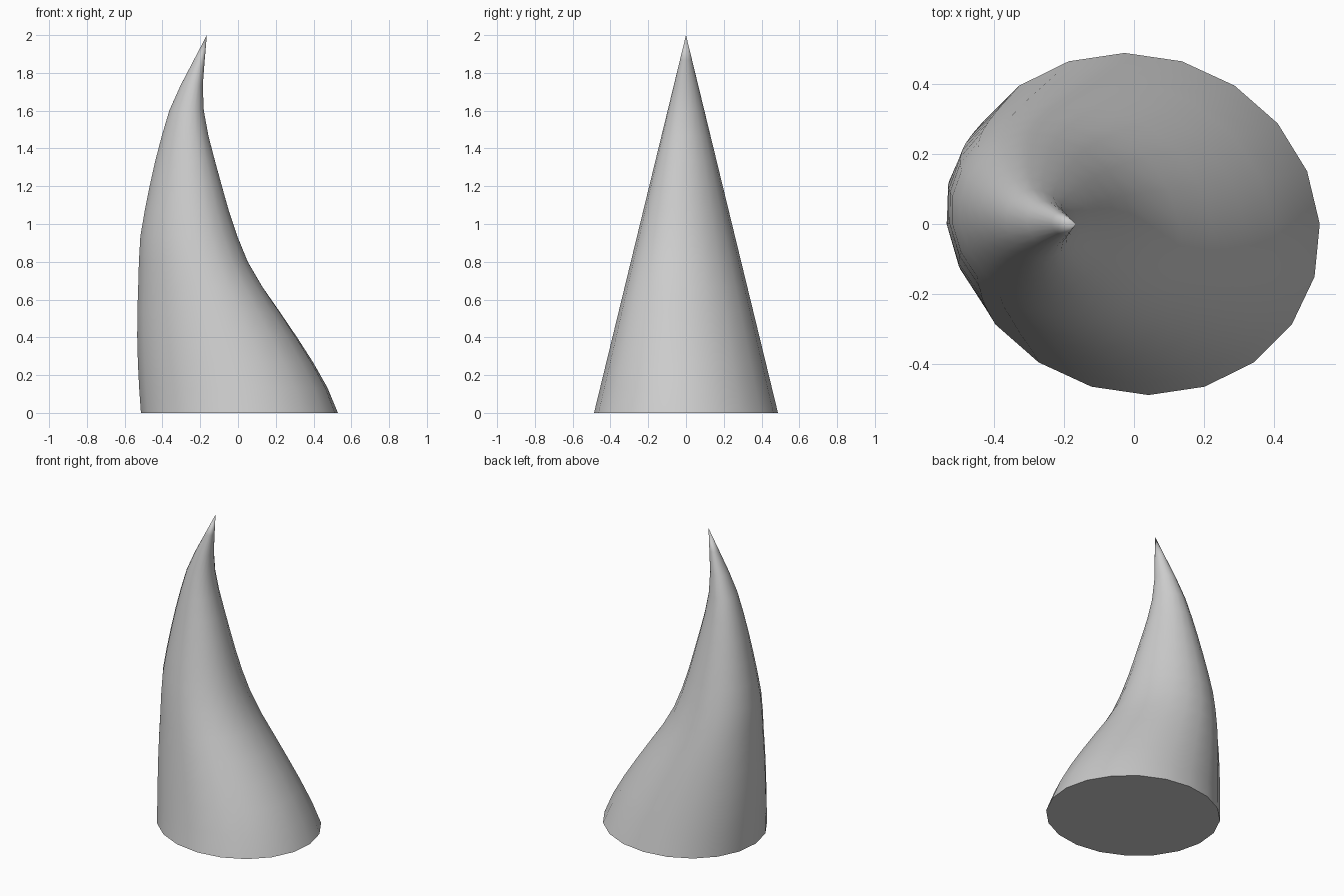
import bpy, bmesh, math

if "Cube" in bpy.data.objects:
    bpy.data.objects.remove(bpy.data.objects["Cube"])

SIDES = 20
HEIGHT = 2.0
BASE_Y = 0.487

# Left and right x of the silhouette for each evenly spaced ring
edges = [(-.515, .53), (-.525, .475), (-.532, .40), (-.536, .315), (-.536, .225),
         (-.532, .133), (-.528, .055), (-.52, 0), (-.497, -.045), (-.47, -.083),
         (-.44, -.12), (-.405, -.155), (-.365, -.18), (-.305, -.186), (-.235, -.176)]
tip_x = -.165

# Horn: stacked, slightly skewed rings that taper straight to a point
bm = bmesh.new()
rings = []
for i, (left, right) in enumerate(edges):
    t = i / len(edges)
    ry = BASE_Y * (1 - t)
    skew = -(0.07 + 0.08 * min(1, t * 3))
    rx = math.sqrt(((right - left) / 2) ** 2 - (skew * ry) ** 2)
    cx = (left + right) / 2
    ring = []
    for k in range(SIDES):
        a = math.tau * k / SIDES
        y = ry * math.sin(a)
        ring.append(bm.verts.new((cx + rx * math.cos(a) + skew * y, y, HEIGHT * t)))
    rings.append(ring)
tip = bm.verts.new((tip_x, 0, HEIGHT))

for lo, hi in zip(rings, rings[1:]):
    for k in range(SIDES):
        n = (k + 1) % SIDES
        bm.faces.new((lo[k], lo[n], hi[n], hi[k]))
for k in range(SIDES):
    bm.faces.new((rings[-1][k], rings[-1][(k + 1) % SIDES], tip))

# Flat base
bm.faces.new(rings[0][::-1])

mesh = bpy.data.meshes.new("horn")
bm.to_mesh(mesh)
bm.free()
horn = bpy.data.objects.new("horn", mesh)
bpy.context.collection.objects.link(horn)

# Smooth sides, sharp base rim
bpy.context.view_layer.objects.active = horn
horn.select_set(True)
bpy.ops.object.shade_smooth_by_angle(angle=math.radians(40))
